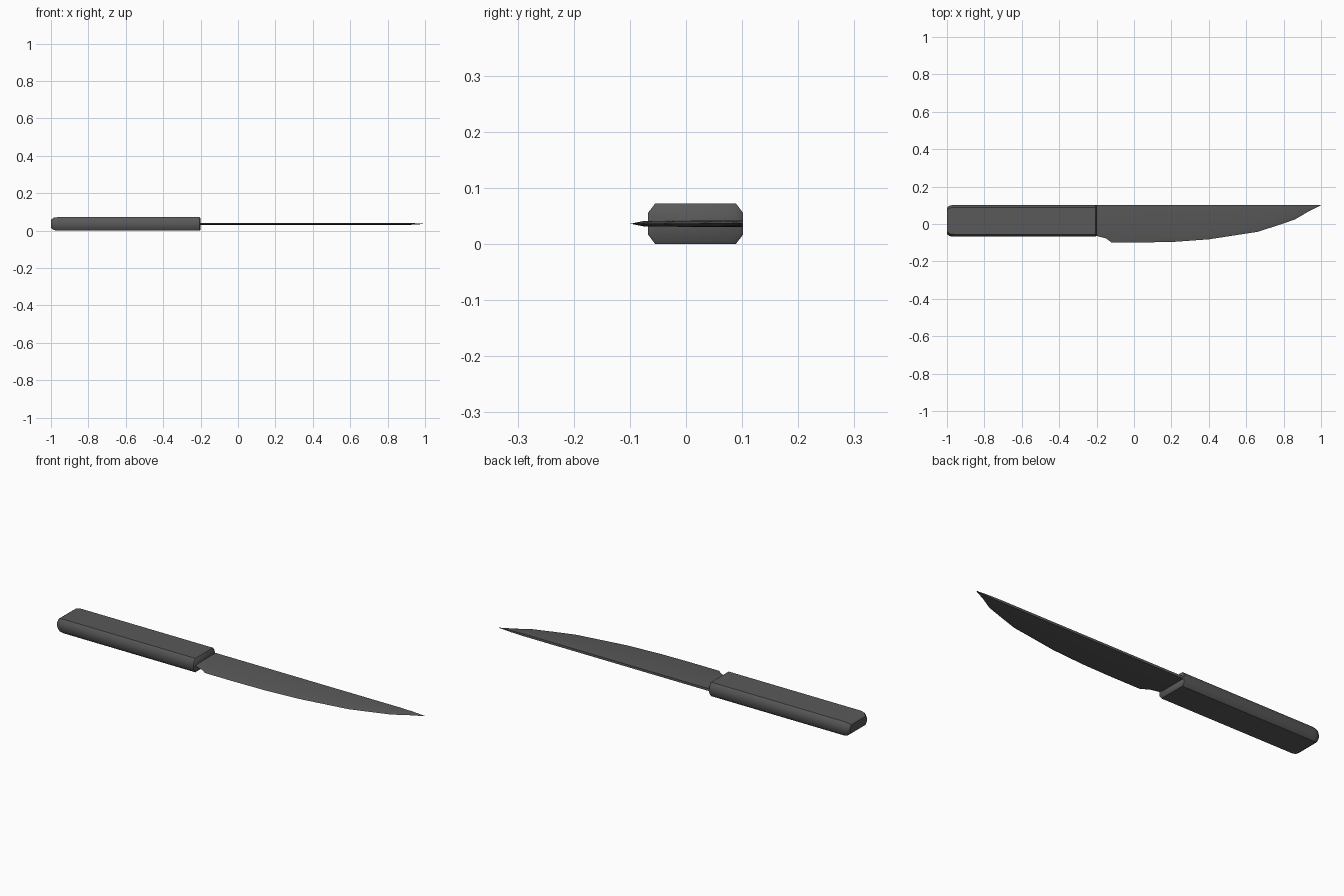
import bpy
import bmesh
import math

cube = bpy.data.objects.get("Cube")
if cube:
    bpy.data.objects.remove(cube)

# Single dark grey colour shared by handle and blade
grey = bpy.data.materials.new("dark grey")
grey.use_nodes = True
GREY = (0.1, 0.1, 0.1, 1)
grey.diffuse_color = GREY
grey.node_tree.nodes["Principled BSDF"].inputs["Base Color"].default_value = GREY

MID_Z = 0.036


def loft(name, rings, smooth_angle):
    """Skin matching closed rings and cap both ends."""
    bm = bmesh.new()
    loops = [[bm.verts.new(p) for p in ring] for ring in rings]
    for a, b in zip(loops, loops[1:]):
        n = len(a)
        for i in range(n):
            j = (i + 1) % n
            bm.faces.new((a[i], a[j], b[j], b[i]))
    bm.faces.new(loops[0])
    bm.faces.new(loops[-1])
    bmesh.ops.remove_doubles(bm, verts=bm.verts, dist=0.0001)
    bmesh.ops.recalc_face_normals(bm, faces=bm.faces)
    mesh = bpy.data.meshes.new(name)
    bm.to_mesh(mesh)
    bm.free()
    mesh.materials.append(grey)
    obj = bpy.data.objects.new(name, mesh)
    bpy.context.collection.objects.link(obj)
    bpy.ops.object.select_all(action="DESELECT")
    obj.select_set(True)
    bpy.context.view_layer.objects.active = obj
    bpy.ops.object.shade_smooth_by_angle(angle=math.radians(smooth_angle))
    return obj


def handle_ring(x, inset):
    """Eight-sided section with chamfered long edges."""
    hy, hz = 0.085 - inset, 0.036 - inset
    cy, cz = 0.013, 0.017
    quarter = [(hy, hz - cz), (hy - cy, hz)]
    half = quarter + [(-y, z) for y, z in reversed(quarter)]
    section = half + [(-y, -z) for y, z in half]
    return [(x, 0.017 + y, MID_Z + z) for y, z in section]


# Handle: rounded butt, small chamfer at the blade end
loft("handle", [handle_ring(x, inset) for x, inset in
                [(-1, 0.014), (-0.985, 0.003), (-0.965, 0),
                 (-0.206, 0), (-0.2, 0.006)]], 40)


def blade_ring(x, edge):
    """Section with a flat spine and a ground cutting edge."""
    spine = 0.102
    depth = spine - edge
    shoulder = edge + min(0.025, depth * 0.4)
    t = 0.006 * min(1, depth / 0.05)
    s = t * 0.85
    return [(x, spine, MID_Z + t), (x, shoulder, MID_Z + s), (x, edge, MID_Z),
            (x, shoulder, MID_Z - s), (x, spine, MID_Z - t)]


# Blade: straight spine, curved belly, notched heel
belly = [(-0.22, -0.064), (-0.195, -0.065), (-0.15, -0.077), (-0.12, -0.099),
         (0.05, -0.099), (0.22, -0.095), (0.4, -0.082), (0.53, -0.062),
         (0.66, -0.042), (0.76, -0.01), (0.86, 0.024), (0.93, 0.065), (1, 0.1)]
loft("blade", [blade_ring(x, y) for x, y in belly], 30)
